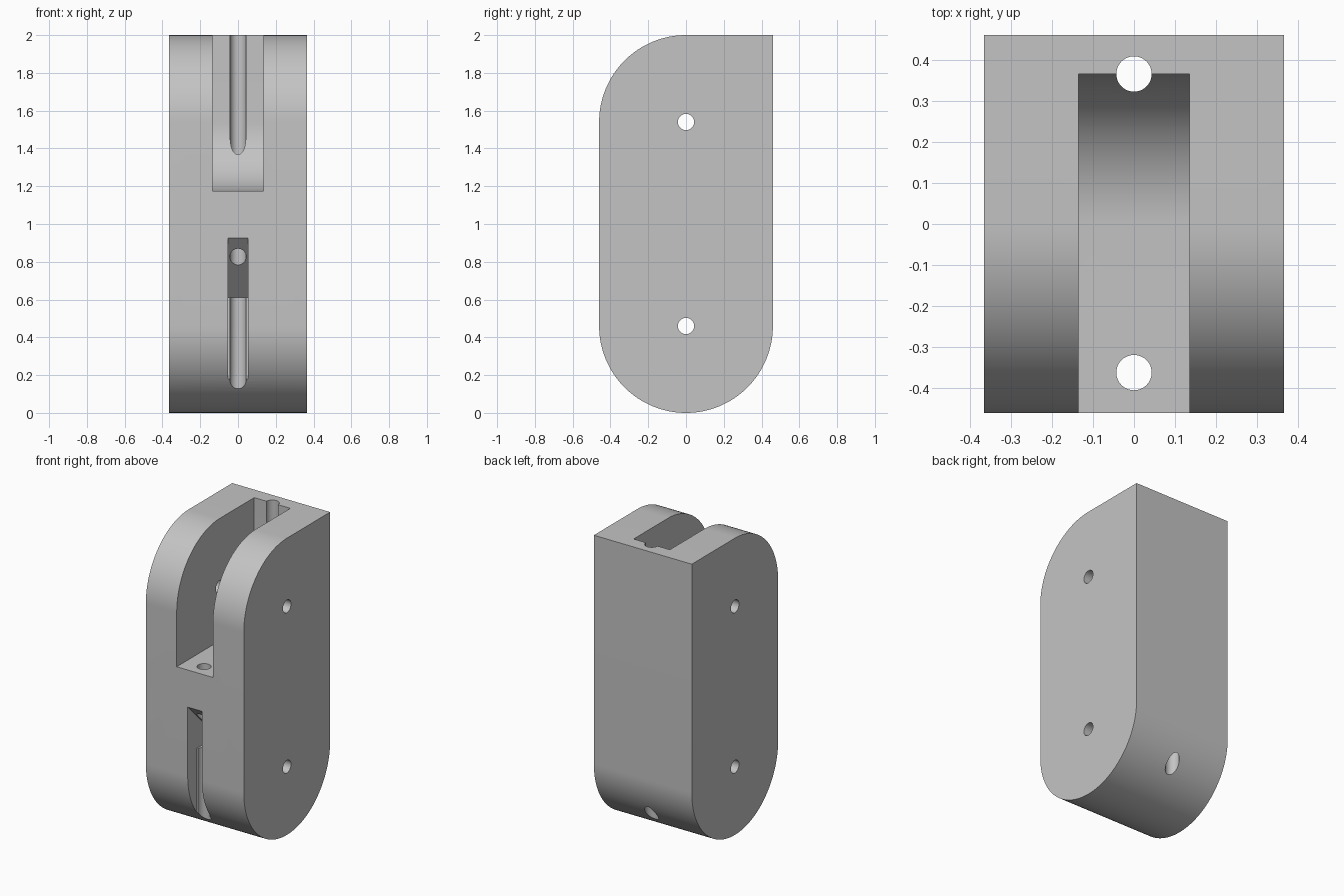
import bpy, bmesh, math
from mathutils import Matrix, Vector

cube = bpy.data.objects.get("Cube")
if cube:
    bpy.data.objects.remove(cube, do_unlink=True)

RADIUS, HALF_WIDTH = 0.46, 0.365    # housing
WHEEL, HOLE = 0.365, 0.043          # wheel clearance and bore radius
LOW, HIGH = 0.46, 1.54              # axle heights

grey = bpy.data.materials.new("light grey")
grey.use_nodes = True
grey.diffuse_color = (0.55, 0.55, 0.55, 1)
grey.node_tree.nodes["Principled BSDF"].inputs["Base Color"].default_value = grey.diffuse_color


def add_object(name, bm):
    bmesh.ops.recalc_face_normals(bm, faces=bm.faces)
    mesh = bpy.data.meshes.new(name)
    bm.to_mesh(mesh)
    bm.free()
    mesh.materials.append(grey)
    obj = bpy.data.objects.new(name, mesh)
    bpy.context.collection.objects.link(obj)
    return obj


def arc(z, radius, start, end, steps):
    """Points in the side plane around an axle at height z."""
    angles = [math.radians(start + (end - start) * i / steps) for i in range(steps + 1)]
    return [(radius * math.cos(a), z + radius * math.sin(a)) for a in angles]


def prism(name, profile, half_width):
    """Extrude a side profile (y, z) across the width."""
    bm = bmesh.new()
    face = bm.faces.new([bm.verts.new((-half_width, y, z)) for y, z in profile])
    new = bmesh.ops.extrude_face_region(bm, geom=[face])["geom"]
    bmesh.ops.translate(bm, verts=[v for v in new if isinstance(v, bmesh.types.BMVert)],
                        vec=(2 * half_width, 0, 0))
    return add_object(name, bm)


def bore(name, centre, length, axis):
    bm = bmesh.new()
    turn = Matrix.Rotation(math.pi / 2, 4, "Y") if axis == "X" else Matrix.Identity(4)
    bmesh.ops.create_cone(bm, cap_ends=True, segments=48, radius1=HOLE, radius2=HOLE,
                          depth=length, matrix=Matrix.Translation(Vector(centre)) @ turn)
    return add_object(name, bm)


# Housing: round bottom, rounded top front, square top back
housing = prism("pulley_housing",
                arc(LOW, RADIUS, 180, 360, 64) + [(RADIUS, 2)]
                + arc(HIGH, RADIUS, 90, 180, 32), HALF_WIDTH)

# Upper wheel pocket with a concave floor, and lower cord slot with a sloped roof
cutters = [
    prism("wheel_pocket",
          [(-0.6, HIGH - WHEEL)] + arc(HIGH, WHEEL, -90, 0, 32) + [(WHEEL, 2.1), (-0.6, 2.1)], 0.135),
    prism("cord_slot",
          [(-0.6, 1.065), (-0.145, 0.61), (-0.365, 0.61), (-0.365, -0.1), (-0.6, -0.1)], 0.053),
    bore("rear_cord_bore", (0, 0.365, 1), 2.4, "Z"),
    bore("front_cord_bore", (0, -0.3615, 0.6), 1.6, "Z"),
    bore("upper_axle_bore", (0, 0, HIGH), 1, "X"),
    bore("lower_axle_bore", (0, 0, LOW), 1, "X"),
]
for cutter in cutters:
    cutter.hide_render = True
    cut = housing.modifiers.new(cutter.name, "BOOLEAN")
    cut.operation = "DIFFERENCE"
    cut.solver = "EXACT"
    cut.object = cutter

# Bake the cuts and remove the cutters
bpy.context.view_layer.update()
graph = bpy.context.evaluated_depsgraph_get()
result = bpy.data.meshes.new_from_object(housing.evaluated_get(graph))
housing.modifiers.clear()
housing.data = result
for cutter in cutters:
    bpy.data.objects.remove(cutter, do_unlink=True)

# Smooth curves, sharp edges
for obj in bpy.context.selected_objects:
    obj.select_set(False)
housing.select_set(True)
bpy.context.view_layer.objects.active = housing
bpy.ops.object.shade_smooth_by_angle(angle=math.radians(30))
